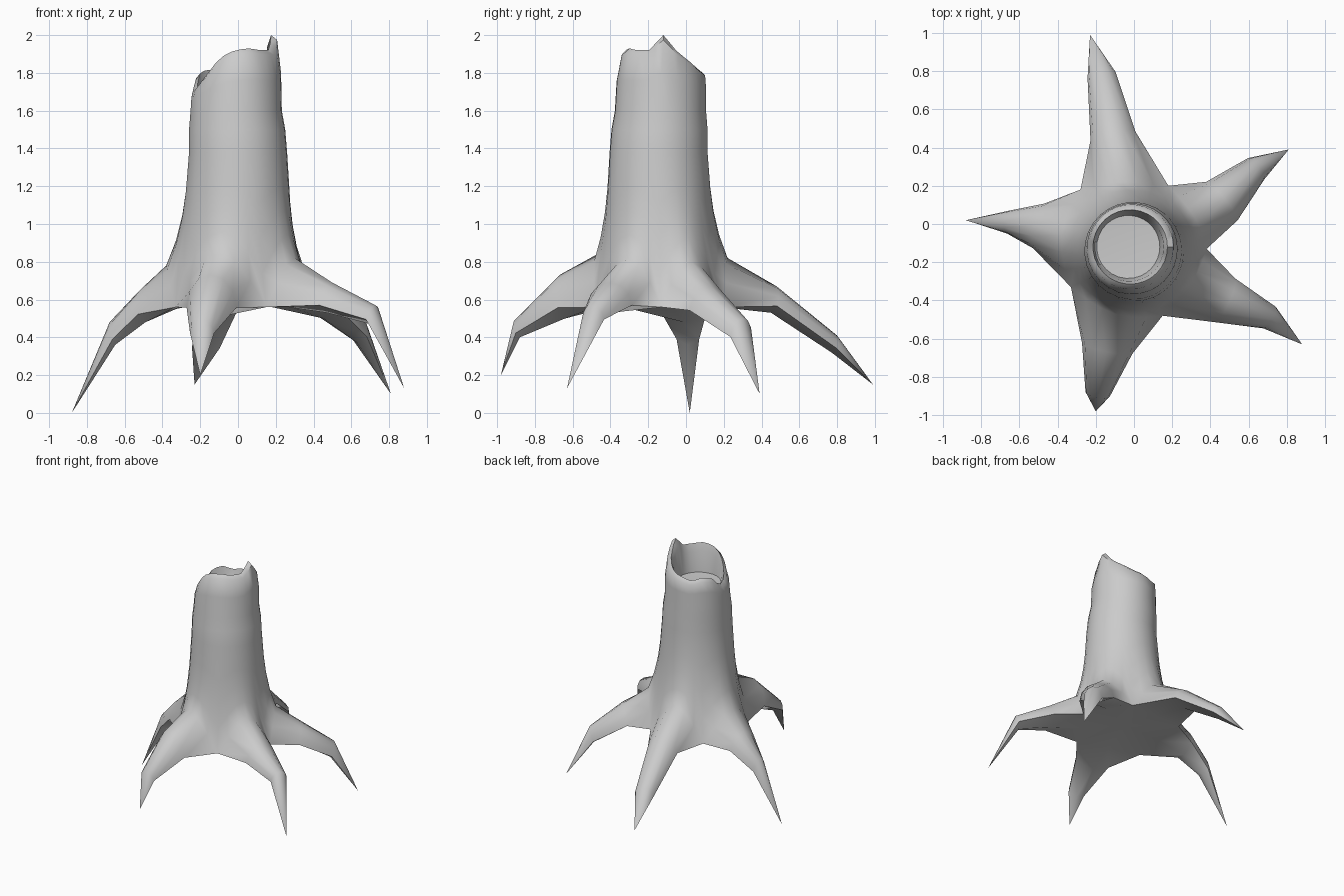
import bpy, bmesh
from math import sin, cos, pi, atan2, radians
from mathutils import Vector

if "Cube" in bpy.data.objects:
    bpy.data.objects.remove(bpy.data.objects["Cube"])

N = 6                      # columns per root
CX, CY = 0.0, -0.13        # trunk axis

# Valleys between roots, counter-clockwise; valley i and i+1 flank root i
valleys = [(.38, -.13), (.18, .20), (-.28, .18), (-.33, -.33), (.15, -.48)]
# Roots: crest (x, y, z), sections (x, y, top, bottom, half width), tip
roots = [
    ((.32, .03, .80), [(.46, .12, .67, .50, .13), (.64, .29, .50, .37, .07)], (.81, .39, .10)),
    ((-.06, .22, .82), [(-.11, .46, .67, .53, .12), (-.17, .78, .41, .32, .075)], (-.23, .99, .15)),
    ((-.38, -.06, .78), [(-.50, -.01, .65, .48, .12), (-.66, .01, .48, .36, .06)], (-.88, .02, 0)),
    ((-.10, -.47, .84), [(-.14, -.65, .73, .50, .135), (-.19, -.89, .49, .40, .065)], (-.20, -.98, .20)),
    ((.30, -.31, .82), [(.48, -.40, .69, .53, .125), (.71, -.49, .57, .47, .065)], (.88, -.63, .13)),
]
# Broken rim heights every 22.5 degrees
rim = [2.0, 1.91, 1.86, 1.82, 1.81, 1.79, 1.82, 1.80,
       1.72, 1.74, 1.80, 1.88, 1.92, 1.93, 1.92, 1.92]
ZV = .56                   # skirt height

bm = bmesh.new()


def rim_height(a):
    f = (a / (2 * pi)) % 1 * 16
    i = int(f)
    return rim[i % 16] + (rim[(i + 1) % 16] - rim[i % 16]) * (f - i)


def bridge(a, b, closed=False):
    n = len(a)
    for j in range(n if closed else n - 1):
        k = (j + 1) % n
        bm.faces.new((a[j], a[k], b[k], b[j]))


# Skirt ring: an arch over each root
angles, skirt = [], []
for i, (crest, _, _) in enumerate(roots):
    v0, v1 = Vector((*valleys[i], ZV)), Vector((*valleys[(i + 1) % 5], ZV))
    a0 = atan2(v0.y - CY, v0.x - CX)
    a1 = a0 + (atan2(v1.y - CY, v1.x - CX) - a0) % (2 * pi)
    for j in range(N):
        s = j / N
        angles.append(a0 + (a1 - a0) * s)
        skirt.append(v0.lerp(v1, s) + (Vector(crest) - (v0 + v1) / 2) * sin(pi * s))


def ring(r, z, cx=CX, cy=CY):
    return [Vector((cx + r * cos(a), cy + r * sin(a), z(a) if callable(z) else z)) for a in angles]


# Trunk rings from the hollow floor, over the rim and down to the skirt
collar = ring(.26, 1.38, 0, -.145)
rows = [
    ring(.165, 1.70, -.03, -.12),
    ring(.18, lambda a: rim_height(a) - .06, -.025, -.12),
    ring(.195, rim_height, -.02, -.12),
    ring(.222, lambda a: rim_height(a) - .025, -.015, -.12),
    ring(.238, lambda a: 1.6 + (rim_height(a) - 1.6) * .5, -.01, -.13),
    ring(.242, 1.6, -.01, -.135),
    ring(.255, 1.5, -.005, -.14),
    collar,
]
for t, f in ((.33, .14), (.55, .30), (.78, .58)):
    row = []
    for c, s in zip(collar, skirt):
        p = c.lerp(s, f)
        p.z = c.z + (s.z - c.z) * t
        row.append(p)
    rows.append(row)
rows.append(skirt)

loops = [[bm.verts.new(p) for p in row] for row in rows]
for a, b in zip(loops, loops[1:]):
    bridge(a, b, True)
floor = bm.verts.new((-.03, -.12, 1.69))
for j in range(len(angles)):
    bm.faces.new((floor, loops[0][j], loops[0][(j + 1) % len(angles)]))

# Roots: arched sections with a rounded underside, ending in a point
under = bm.verts.new((0, -.1, .59))
base = loops[-1]
for i, (crest, sections, tip) in enumerate(roots):
    start = [base[(i * N + j) % len(base)] for j in range(N + 1)]
    mid = bm.verts.new((start[0].co + start[-1].co) / 2)
    bm.faces.new((under, start[0], mid))
    bm.faces.new((under, mid, start[-1]))
    prev = start + [mid]
    pts = [Vector(crest)] + [Vector(s[:3]) for s in sections] + [Vector(tip)]
    for k, (x, y, zt, zb, w) in enumerate(sections):
        d = pts[k + 2] - pts[k]
        d.z = 0
        d.normalize()
        side = Vector((-d.y, d.x, 0))
        cur = []
        for j in range(N + 1):
            u = pi / 2 * (2 * j / N - 1)
            p = Vector((x, y, 0)) + side * w * sin(u) + d * .02 * cos(u)
            p.z = zb + (zt - zb) * (.25 + .75 * cos(u))
            cur.append(bm.verts.new(p))
        cur.append(bm.verts.new((x - d.x * .01, y - d.y * .01, zb)))
        bridge(prev, cur, True)
        prev = cur
    end = bm.verts.new(tip)
    for j in range(len(prev)):
        bm.faces.new((prev[j], prev[(j + 1) % len(prev)], end))

bmesh.ops.recalc_face_normals(bm, faces=bm.faces)
mesh = bpy.data.meshes.new("tree_stump")
bm.to_mesh(mesh)
bm.free()
stump = bpy.data.objects.new("tree_stump", mesh)
bpy.context.collection.objects.link(stump)
bpy.context.view_layer.objects.active = stump
stump.select_set(True)
bpy.ops.object.shade_smooth_by_angle(angle=radians(50))
